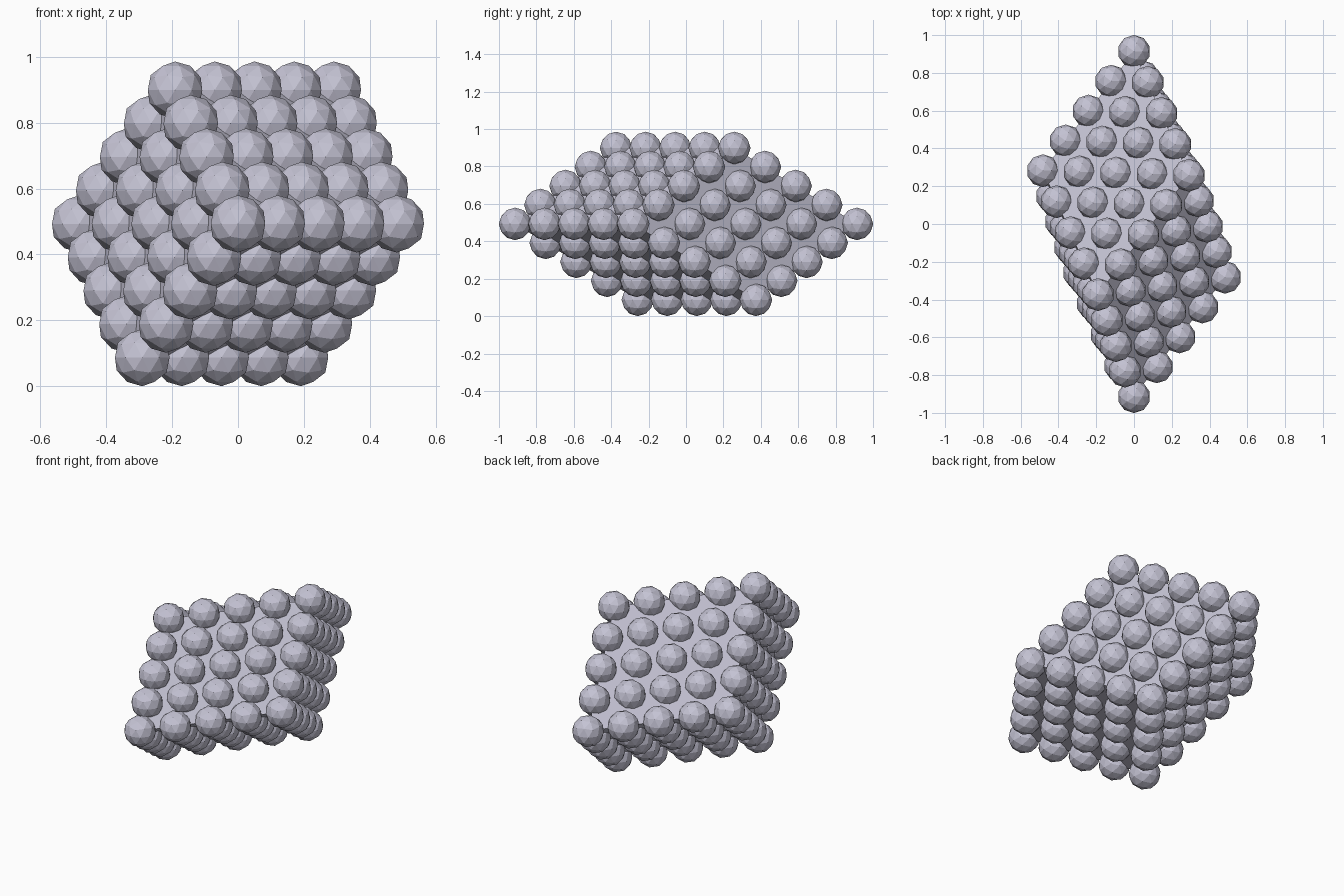
import bpy
import bmesh
from itertools import product
from mathutils import Matrix, Vector

cube = bpy.data.objects.get("Cube")
if cube:
    bpy.data.objects.remove(cube, do_unlink=True)

COUNT = 5                                  # balls along each edge
RADIUS = 0.087
CENTRE = Vector((0, 0, 0.493))
STEPS = (Vector((0.1205, 0.158, 0)),       # the three lattice directions
         Vector((-0.0478, 0.135, 0.1015)),
         Vector((-0.0727, 0.164, -0.1015)))

grey = bpy.data.materials.new("lavender_grey")
grey.use_nodes = True
colour = (0.55, 0.54, 0.65, 1)
grey.diffuse_color = colour
grey.node_tree.nodes["Principled BSDF"].inputs["Base Color"].default_value = colour


def add_object(name, bm):
    bmesh.ops.recalc_face_normals(bm, faces=bm.faces)
    mesh = bpy.data.meshes.new(name)
    bm.to_mesh(mesh)
    bm.free()
    mesh.materials.append(grey)
    bpy.context.collection.objects.link(bpy.data.objects.new(name, mesh))


# Solid slanted block whose faces pass through the outer ball centres
axes = Matrix(STEPS).transposed() * (COUNT - 1)
bm = bmesh.new()
bmesh.ops.create_cube(bm, size=1, matrix=Matrix.Translation(CENTRE) @ axes.to_4x4())
add_object("slanted_core", bm)

# Faceted balls at every lattice point on the block's surface
bm = bmesh.new()
half = (COUNT - 1) / 2
for index in product(range(COUNT), repeat=3):
    if 0 in index or COUNT - 1 in index:
        offset = sum(((i - half) * s for i, s in zip(index, STEPS)), Vector())
        bmesh.ops.create_icosphere(bm, subdivisions=2, radius=RADIUS,
                                   matrix=Matrix.Translation(CENTRE + offset))
add_object("lattice_balls", bm)
